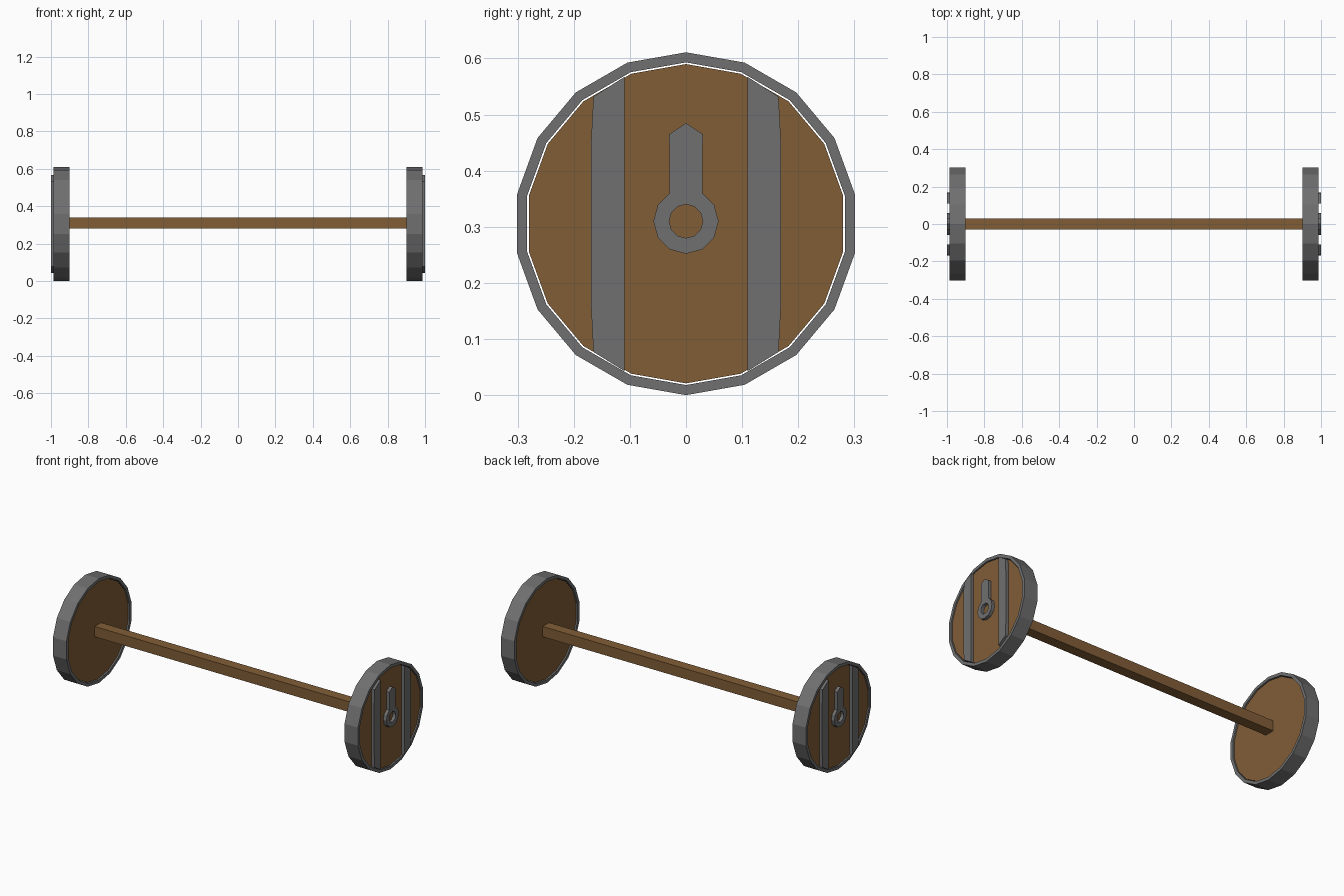
import bpy, bmesh, math
from mathutils import Vector

if "Cube" in bpy.data.objects:
    bpy.data.objects.remove(bpy.data.objects["Cube"])


def material(name, rgb):
    m = bpy.data.materials.new(name)
    m.diffuse_color = (*rgb, 1)
    m.use_nodes = True
    m.node_tree.nodes["Principled BSDF"].inputs["Base Color"].default_value = m.diffuse_color
    return m


WOOD = material("brown wood", (0.22, 0.11, 0.037))
IRON = material("grey iron", (0.16, 0.16, 0.16))
CZ = 0.3055   # wheel centre height
HZ = 0.31     # axle and hub height


def circle(r, n, cz):
    """Polygon in the y-z plane with a vertex at the top."""
    return [(r * math.sin(2 * math.pi * i / n), cz + r * math.cos(2 * math.pi * i / n))
            for i in range(n)]


def ring_faces(outer, inner):
    n = len(outer)
    return [[outer[i], outer[(i + 1) % n], inner[(i + 1) % n], inner[i]] for i in range(n)]


def slab(name, polys, x0, x1, mat, mirror=True):
    """Extrude y-z polygons from x0 to x1; mirrored to the other wheel."""
    bm = bmesh.new()
    for p in polys:
        bm.faces.new([bm.verts.new((x0, y, z)) for y, z in p])
    bmesh.ops.remove_doubles(bm, verts=bm.verts[:], dist=1e-5)
    res = bmesh.ops.extrude_face_region(bm, geom=bm.faces[:], use_keep_orig=True)
    new = [g for g in res["geom"] if isinstance(g, bmesh.types.BMVert)]
    bmesh.ops.translate(bm, verts=new, vec=Vector((x1 - x0, 0, 0)))
    bmesh.ops.recalc_face_normals(bm, faces=bm.faces[:])
    me = bpy.data.meshes.new(name)
    bm.to_mesh(me)
    bm.free()
    me.materials.append(mat)
    ob = bpy.data.objects.new(name, me)
    bpy.context.collection.objects.link(ob)
    if mirror:
        mod = ob.modifiers.new("other side", 'MIRROR')
        mod.use_clip = False
        mod.use_mirror_merge = False
    return ob


# square axle
h = 0.03
slab("axle", [[(-h, HZ - h), (h, HZ - h), (h, HZ + h), (-h, HZ + h)]], -0.92, 0.92, WOOD, False)

# iron tyre and wooden disc, with a narrow gap between them
slab("tyre", ring_faces(circle(0.3055, 18, CZ), circle(0.2875, 18, CZ)), 0.9, 0.987, IRON)
slab("wheel_disc", [circle(0.2845, 18, CZ)], 0.907, 0.981, WOOD)

# two upright straps following the disc outline
for side, name in ((-1, "strap_left"), (1, "strap_right")):
    pts = [(0.11, 0.043), (0.165, 0.077), (0.169, 0.155),
           (0.169, 0.455), (0.165, 0.532), (0.11, 0.567)]
    slab(name, [[(side * y, z) for y, z in pts]], 0.976, 1.0, IRON)

# hub plate: ring with a pointed stem above it
outer = circle(0.058, 12, HZ)
stem = [outer[-1], outer[0], outer[1], (0.03, 0.465), (0, 0.485), (-0.03, 0.465)]
slab("hub_plate", ring_faces(outer, circle(0.03, 12, HZ)) + [stem], 0.976, 1.0, IRON)
